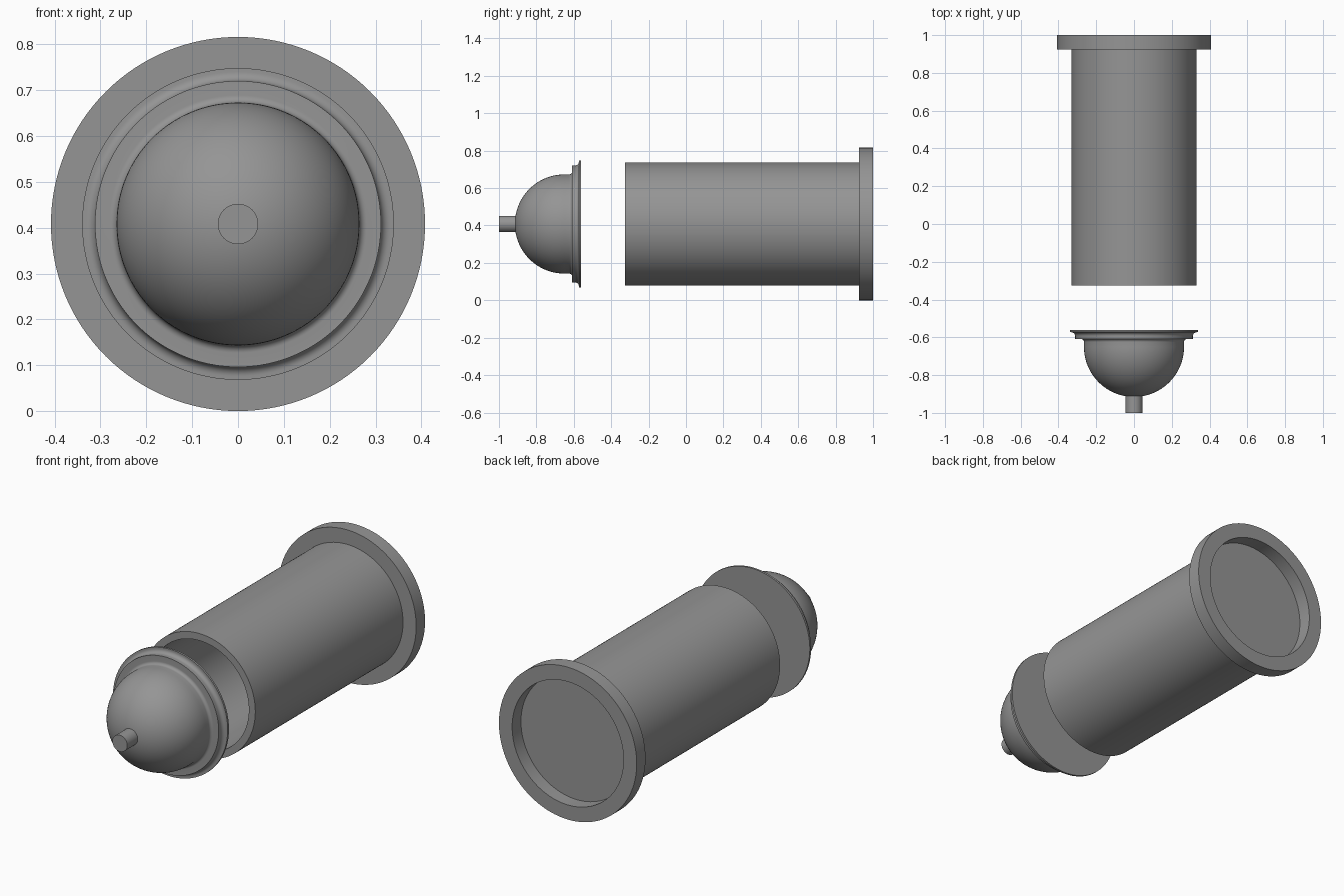
import bpy, bmesh
from math import sin, cos, pi, radians
from mathutils import Vector

cube = bpy.data.objects.get("Cube")
if cube:
    bpy.data.objects.remove(cube)

AXIS_Z = 0.408
SEGMENTS = 128

grey = bpy.data.materials.new("plain grey")
grey.use_nodes = True
GREY = (0.3, 0.3, 0.3, 1)
grey.diffuse_color = GREY
grey.node_tree.nodes["Principled BSDF"].inputs["Base Color"].default_value = GREY


def arc(r, y, radius, start, end, steps):
    """Profile points (r, y) on a circular arc, angles in degrees."""
    angles = [radians(start + (end - start) * i / steps) for i in range(steps + 1)]
    return [(r + radius * cos(a), y + radius * sin(a)) for a in angles]


def lathe(name, profile, closed=False):
    """Revolve an (r, y) profile around the horizontal y axis."""
    bm = bmesh.new()
    verts = [bm.verts.new((r, y, 0)) for r, y in profile]
    edges = [bm.edges.new(pair) for pair in zip(verts, verts[1:])]
    if closed:
        edges.append(bm.edges.new((verts[-1], verts[0])))
    bmesh.ops.spin(bm, geom=verts + edges, cent=(0, 0, 0), axis=(0, 1, 0),
                   angle=2 * pi, steps=SEGMENTS)
    bmesh.ops.remove_doubles(bm, verts=bm.verts, dist=0.0001)
    bmesh.ops.recalc_face_normals(bm, faces=bm.faces)
    mesh = bpy.data.meshes.new(name)
    bm.to_mesh(mesh)
    bm.free()
    mesh.materials.append(grey)
    obj = bpy.data.objects.new(name, mesh)
    obj.location = Vector((0, 0, AXIS_Z))
    bpy.context.collection.objects.link(obj)
    bpy.ops.object.select_all(action="DESELECT")
    obj.select_set(True)
    bpy.context.view_layer.objects.active = obj
    bpy.ops.object.shade_smooth_by_angle(angle=radians(30))
    return obj


# Hollow tube, open at the front and closed at the back
lathe("tube_body", [(0, 0.925), (0.33, 0.925), (0.33, -0.325),
                    (0.292, -0.325), (0.292, 0.885), (0, 0.885)])

# Ring flange behind the tube, leaving a round recess
lathe("back_flange", [(0.33, 0.925), (0.408, 0.925), (0.408, 1), (0.33, 1)], closed=True)

# Domed cap: flat back, thin lip, coved step, filleted shoulder, hemisphere
cap = [(0, -0.562), (0.34, -0.562), (0.34, -0.573)]
cap += arc(0.332, -0.593, 0.02, 90, 180, 8)
cap += [(0.312, -0.609)]
cap += arc(0.281, -0.625, 0.016, 90, 180, 8)
cap += arc(0, -0.65, 0.265, 0, -90, 32)
lathe("domed_cap", cap)

# Small stem on the dome
lathe("cap_stem", [(0, -0.9), (0.044, -0.9), (0.044, -1), (0, -1)])
